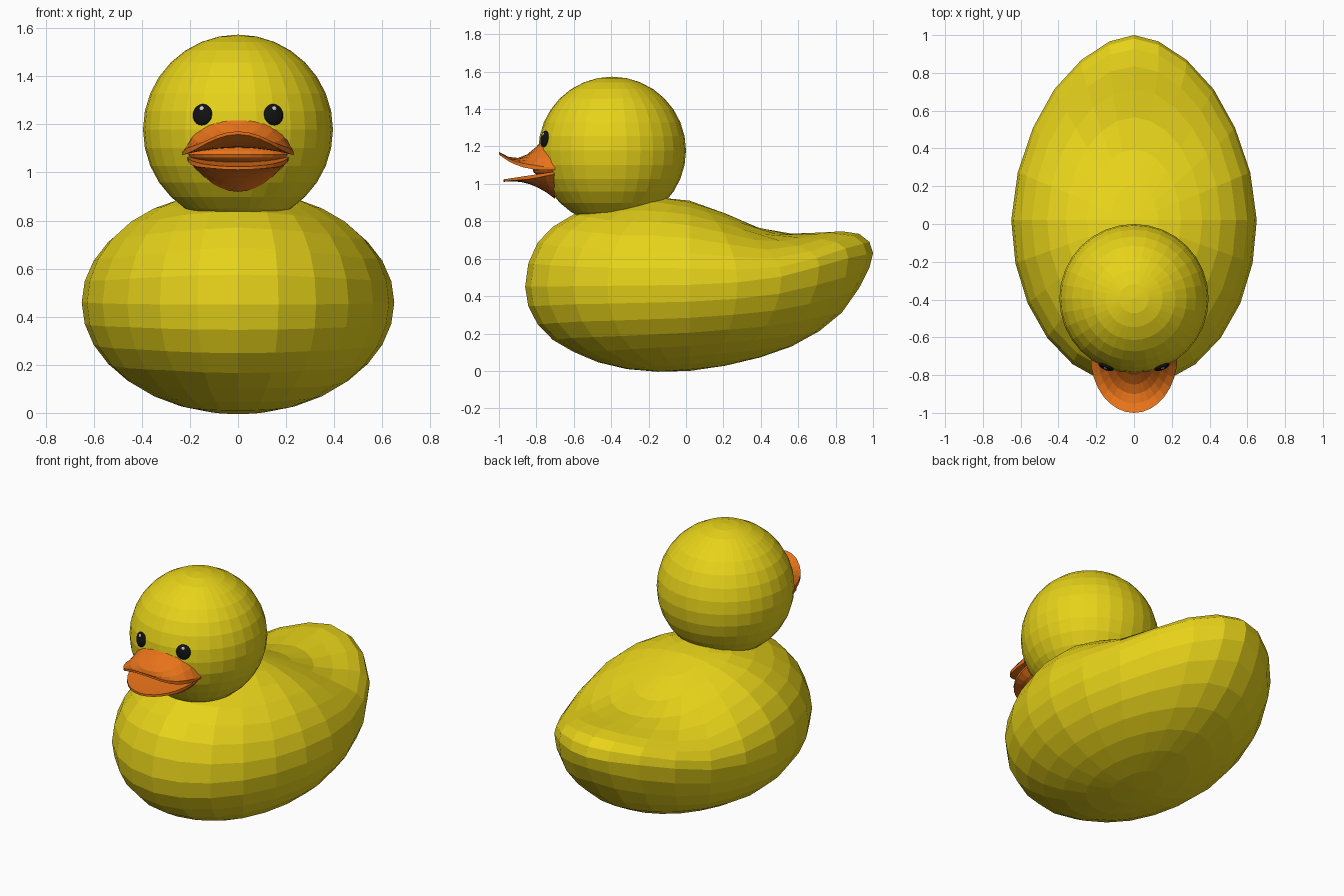
import bpy, bmesh
from math import sin, cos, pi, sqrt
from mathutils import Vector, Matrix

if "Cube" in bpy.data.objects:
    bpy.data.objects.remove(bpy.data.objects["Cube"])


def material(name, rgb):
    m = bpy.data.materials.new(name)
    m.diffuse_color = (*rgb, 1)
    m.use_nodes = True
    m.node_tree.nodes["Principled BSDF"].inputs["Base Color"].default_value = m.diffuse_color
    return m


YELLOW = material("yellow", (0.80, 0.65, 0.01))
ORANGE = material("orange", (0.80, 0.17, 0.01))
BLACK = material("black", (0.006, 0.006, 0.006))
WHITE = material("white", (0.9, 0.9, 0.9))


def finish(name, bm, mat, smooth=False):
    bmesh.ops.recalc_face_normals(bm, faces=bm.faces)
    me = bpy.data.meshes.new(name)
    bm.to_mesh(me)
    bm.free()
    for p in me.polygons:
        p.use_smooth = smooth
    me.materials.append(mat)
    ob = bpy.data.objects.new(name, me)
    bpy.context.collection.objects.link(ob)
    return ob


def ball(name, centre, radii, mat, segs=32, rings=16, normal=None, smooth=False):
    bm = bmesh.new()
    bmesh.ops.create_uvsphere(bm, u_segments=segs, v_segments=rings, radius=1)
    rot = normal.to_track_quat('Z', 'Y').to_matrix().to_4x4() if normal else Matrix()
    bm.transform(Matrix.Translation(centre) @ rot @ Matrix.Diagonal((*radii, 1)))
    return finish(name, bm, mat, smooth)


def curve(points, t):
    """Piecewise linear lookup."""
    if t <= points[0][0]:
        return points[0][1]
    for (a, p), (b, q) in zip(points, points[1:]):
        if t <= b:
            return p + (q - p) * (t - a) / (b - a)
    return points[-1][1]


# Body: sphere reshaped along its length, with a raised tail
WIDTH = [(-1, .65), (0, .65), (.4, .63), (.6, .605), (.8, .59), (.92, .53), (1, .48)]
MIDDLE = [(-1, .45), (0, .46), (.4, .48), (.65, .54), (.8, .59), (1, .63)]
ABOVE = [(-1, .65), (-.8, .56), (-.65, .53), (-.45, .485), (-.2, .48), (0, .45), (.18, .385),
         (.34, .32), (.52, .263), (.64, .255), (.8, .256), (.91, .305), (1, .33)]
BELOW = [(-1, .54), (-.7, .495), (-.5, .49), (0, .46), (.4, .44), (.65, .48), (.83, .51),
         (.9, .48), (1, .35)]
bm = bmesh.new()
bmesh.ops.create_uvsphere(bm, u_segments=24, v_segments=16, radius=1)
for v in bm.verts:
    x, s, z = v.co
    v.co = (x * curve(WIDTH, s),
            0.02 + s * (0.98 if s > 0 else 0.88),
            curve(MIDDLE, s) + z * curve(ABOVE if z > 0 else BELOW, s))
finish("body", bm, YELLOW)

# Head
HEAD, R = Vector((0, -0.395, 1.178)), 0.395
ball("head", HEAD, (R, R, R), YELLOW)

# Eyes with small highlights, seated on the head surface
for side, label in ((-1, "right"), (1, "left")):
    dx, dz = side * 0.148, 0.062
    n = Vector((dx, -sqrt(R * R - dx * dx - dz * dz), dz)).normalized()
    ball(label + "_eye", HEAD + n * R, (0.043, 0.045, 0.016), BLACK, 20, 12, n, True)
    m = (n + Vector((0, 0, 0.06))).normalized()
    ball(label + "_eye_highlight", HEAD + m * (R + 0.011), (0.011, 0.011, 0.006),
         WHITE, 12, 8, m, True)


# Bill halves: half-ellipse plates whose two skins follow height functions
def bill(name, half_width, length, top, bottom, segs=16, rows=6):
    bm = bmesh.new()
    skins = []
    for height in (top, bottom):
        grid = []
        for j in range(rows + 1):
            t = j / rows
            row = []
            for i in range(segs + 1):
                c, s = t * cos(pi * i / segs), t * sin(pi * i / segs)
                row.append(bm.verts.new((half_width * c, -0.70 - length * s, height(c, s))))
            grid.append(row)
        for a, b in zip(grid, grid[1:]):
            for i in range(segs):
                bm.faces.new((a[i], a[i + 1], b[i + 1], b[i]))
        skins.append(grid[-1])
    for i in range(segs):
        a, b = skins
        bm.faces.new((a[i], a[i + 1], b[i + 1], b[i]))
    bmesh.ops.remove_doubles(bm, verts=bm.verts, dist=1e-5)
    finish(name, bm, ORANGE)


def upper_under(c, s):
    return 1.073 + 0.085 * s ** 3 + 0.03 * max(0, 1 - c * c - s * s)


def upper_top(c, s):
    return upper_under(c, s) + 0.013 + (1 - c * c) * 0.31 * max(0, 0.85 - s) ** 2


def lower_top(c, s):
    return 1.066 - 0.042 * s - 0.012 * max(0, 1 - c * c - s * s)


def lower_under(c, s):
    return lower_top(c, s) - 0.013 - (1 - c * c) * 0.15 * max(0, 0.9 - s) ** 2


bill("upper_bill", 0.23, 0.30, upper_top, upper_under)
bill("lower_bill", 0.21, 0.275, lower_top, lower_under)

# Mouth lining between the bill halves
ball("mouth_lining", (0, -0.70, 1.075), (0.21, 0.12, 0.045), ORANGE, 24, 10)
